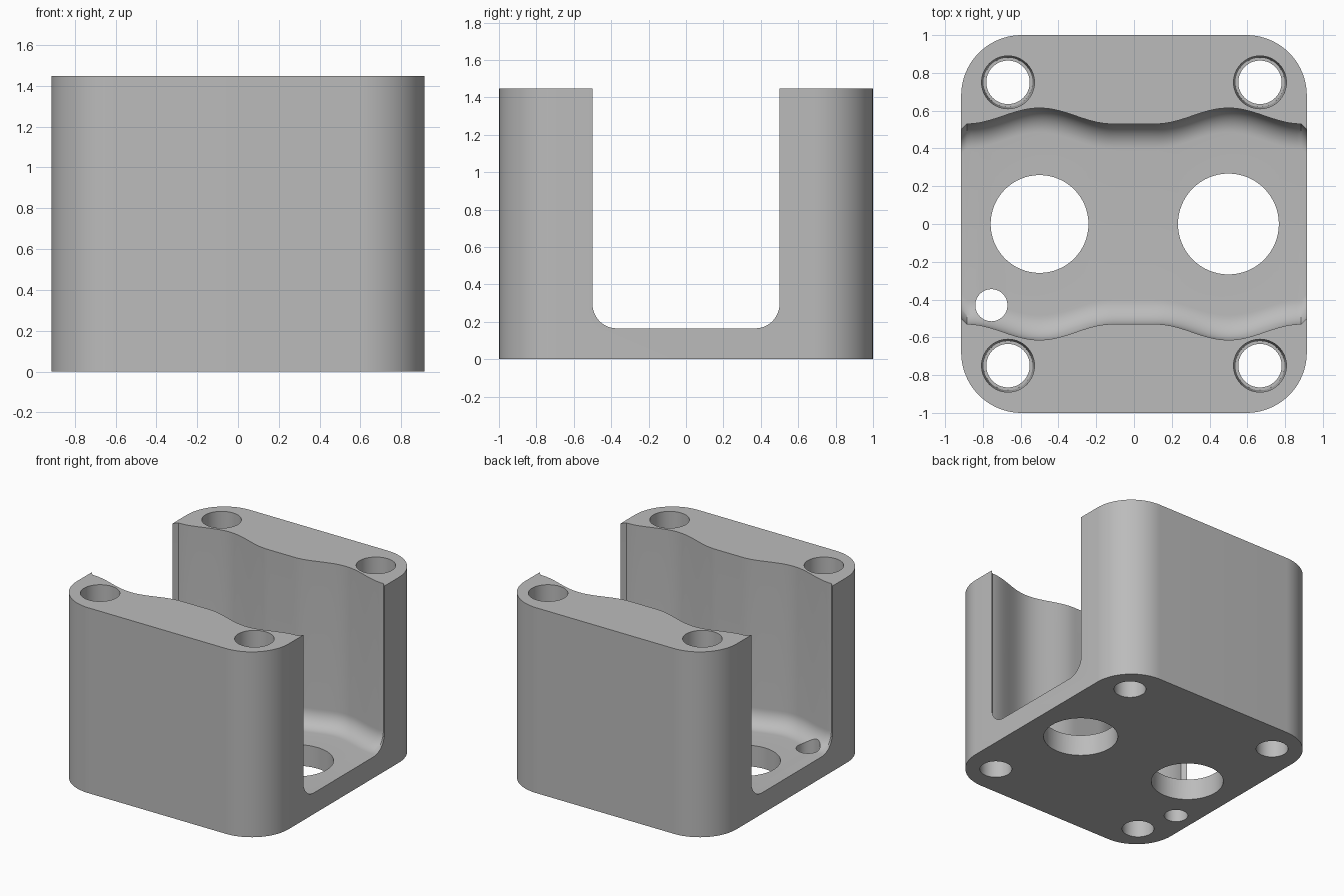
import bpy, bmesh, math

HX, HY, HEIGHT, CORNER = 0.915, 1.0, 1.448, 0.32
FLOOR, FILLET = 0.165, 0.13

if "Cube" in bpy.data.objects:
    bpy.data.objects.remove(bpy.data.objects["Cube"], do_unlink=True)

grey = bpy.data.materials.new("plain grey")
grey.use_nodes = True
grey.diffuse_color = (0.5, 0.5, 0.5, 1)
grey.node_tree.nodes["Principled BSDF"].inputs["Base Color"].default_value = (0.5, 0.5, 0.5, 1)


def loft(name, rings):
    """Closed solid skinned through equal-length rings of points."""
    bm = bmesh.new()
    loops = [[bm.verts.new(p) for p in ring] for ring in rings]
    for a, b in zip(loops, loops[1:]):
        for i in range(len(a)):
            j = (i + 1) % len(a)
            bm.faces.new((a[i], a[j], b[j], b[i]))
    bm.faces.new(loops[0][::-1])
    bm.faces.new(loops[-1])
    bmesh.ops.recalc_face_normals(bm, faces=bm.faces)
    mesh = bpy.data.meshes.new(name)
    bm.to_mesh(mesh)
    bm.free()
    obj = bpy.data.objects.new(name, mesh)
    bpy.context.collection.objects.link(obj)
    mesh.materials.append(grey)
    return obj


def turned(name, x, y, profile, sides=64):
    """Round solid from (radius, z) pairs."""
    angles = [math.tau * i / sides for i in range(sides)]
    return loft(name, [[(x + r * math.cos(a), y + r * math.sin(a), z) for a in angles]
                       for r, z in profile])


def arc(cx, cy, r, start, steps):
    for i in range(steps + 1):
        a = start + math.pi / 2 * i / steps
        yield cx + r * math.cos(a), cy + r * math.sin(a)


# Block with rounded upright corners
outline = []
for k, (sx, sy) in enumerate([(1, 1), (-1, 1), (-1, -1), (1, -1)]):
    outline += arc(sx * (HX - CORNER), sy * (HY - CORNER), CORNER, k * math.pi / 2, 20)
body = loft("housing", [[(x, y, z) for x, y in outline] for z in (0, HEIGHT)])


# Wavy channel with a rounded floor edge
def half_width(x):
    x = abs(x)
    if x > 0.885:
        return max(0.5, 0.53 - (x - 0.885))
    t = min(abs(x - 0.5) / 0.385, 1)
    return 0.53 + 0.042 * (1 + math.cos(math.pi * t))


def channel_section(x):
    w = half_width(x)
    right = list(arc(w - FILLET, FLOOR + FILLET, FILLET, -math.pi / 2, 12)) + [(w, HEIGHT + 0.1)]
    return [(x, y, z) for y, z in right] + [(x, -y, z) for y, z in reversed(right)]


stations = [0.885 * i / 40 for i in range(-40, 41)]
stations = [-1.05, -HX] + stations + [HX, 1.05]
cutters = [loft("channel_cutter", [channel_section(x) for x in stations])]

# Stepped bolt holes through the four corners
for sx in (-1, 1):
    for sy in (-1, 1):
        cutters.append(turned("bolt_hole_cutter", sx * 0.667, sy * 0.75,
                              [(0.115, -0.1), (0.115, 0.17), (0.13, 0.17),
                               (0.14, HEIGHT), (0.14, HEIGHT + 0.1)]))

# Floor openings and the small drain hole
for x, y, r in [(-0.5, 0, 0.259), (0.5, 0, 0.267), (-0.755, -0.43, 0.085)]:
    cutters.append(turned("floor_hole_cutter", x, y, [(r, -0.1), (r, 0.6)]))

# Cut everything out of the block
bpy.context.view_layer.objects.active = body
for cutter in cutters:
    mod = body.modifiers.new("cut", "BOOLEAN")
    mod.operation = "DIFFERENCE"
    mod.solver = "EXACT"
    mod.object = cutter
    bpy.ops.object.modifier_apply(modifier=mod.name)
    bpy.data.objects.remove(cutter, do_unlink=True)

bpy.ops.object.select_all(action="DESELECT")
body.select_set(True)
bpy.ops.object.shade_smooth_by_angle(angle=math.radians(30))
